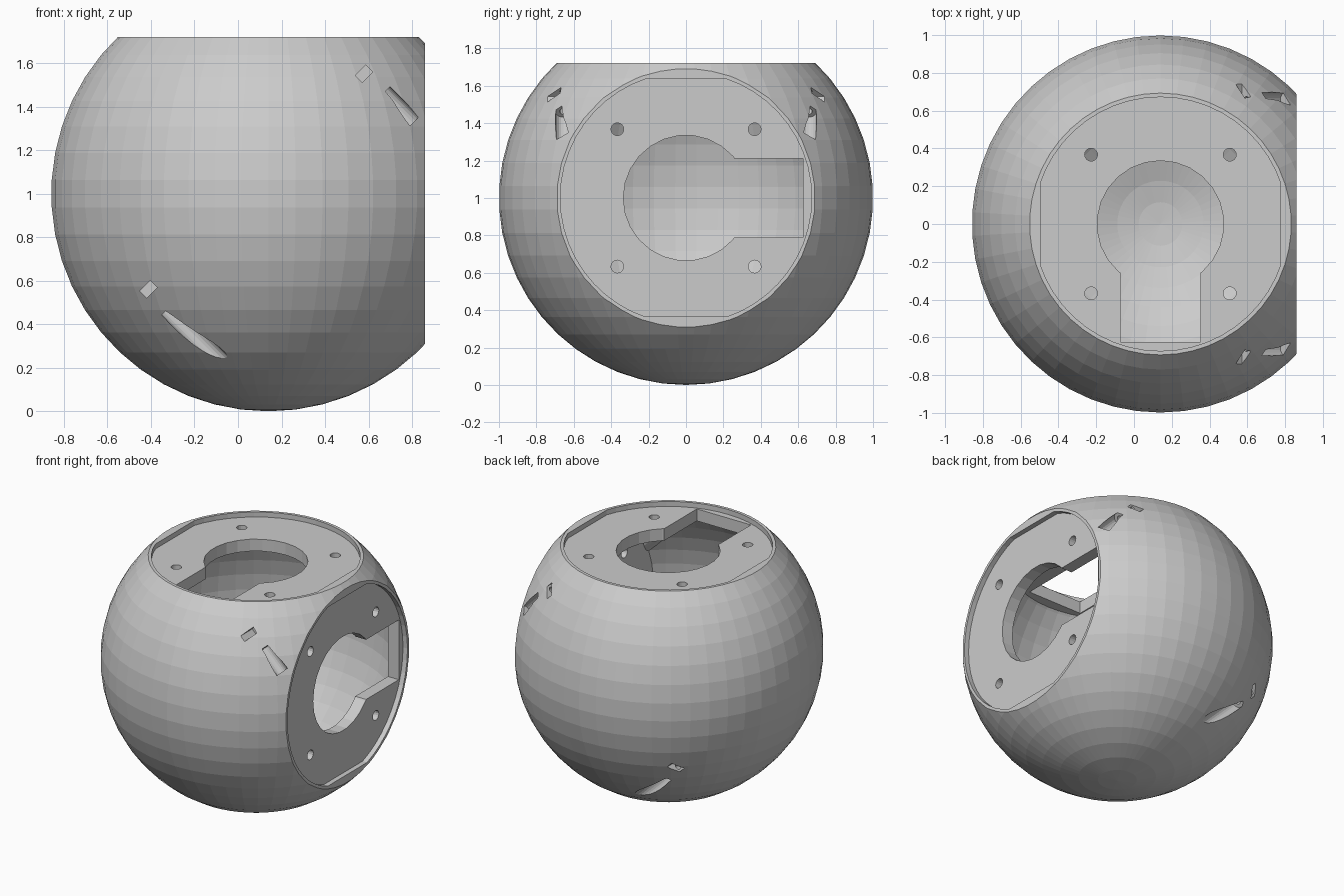
import bpy, bmesh
from math import pi, radians
from mathutils import Matrix, Vector

if "Cube" in bpy.data.objects:
    bpy.data.objects.remove(bpy.data.objects["Cube"])

CENTRE = Matrix.Translation((0.14, 0, 1.0))      # sphere centre
FLAT = 0.72                                       # distance of both flats from centre
FLIP = Matrix.Rotation(pi, 4, Vector((1, 0, 1)))  # carries the top face onto the right face
TILT = Matrix.Rotation(radians(135), 4, 'Y')      # screw frame: z along the screw


def finish(name, bm, matrix):
    bm.transform(CENTRE @ matrix)
    me = bpy.data.meshes.new(name)
    bm.to_mesh(me)
    bm.free()
    ob = bpy.data.objects.new(name, me)
    bpy.context.collection.objects.link(ob)
    return ob


def ball(name, r):
    bm = bmesh.new()
    bmesh.ops.create_uvsphere(bm, u_segments=50, v_segments=25, radius=r)
    return finish(name, bm, Matrix())


def box(name, lo, hi, matrix=Matrix()):
    lo, hi = Vector(lo), Vector(hi)
    bm = bmesh.new()
    bmesh.ops.create_cube(bm, size=1, matrix=Matrix.Translation((lo + hi) / 2)
                          @ Matrix.Diagonal((*(hi - lo), 1)))
    return finish(name, bm, matrix)


def rod(name, r, x, y, z0, z1, n, matrix=Matrix()):
    bm = bmesh.new()
    bmesh.ops.create_cone(bm, cap_ends=True, segments=n, radius1=r, radius2=r, depth=z1 - z0,
                          matrix=Matrix.Translation((x, y, (z0 + z1) / 2)))
    return finish(name, bm, matrix)


def boolean(target, tool, op='DIFFERENCE'):
    m = target.modifiers.new("cut", 'BOOLEAN')
    m.operation, m.solver, m.object = op, 'EXACT', tool
    bpy.context.view_layer.update()
    me = bpy.data.meshes.new_from_object(
        target.evaluated_get(bpy.context.evaluated_depsgraph_get()))
    target.modifiers.clear()
    target.data = me
    bpy.data.objects.remove(tool)


# Outer ball and inner cavity, each sliced flat on top and right
shell = ball("ball_housing", 1.0)
cavity = ball("cavity", 0.92)
boolean(shell, box("slice", (-2, -2, -2), (FLAT, 2, FLAT)), 'INTERSECT')
boolean(cavity, box("slice", (-2, -2, -2), (0.6, 2, 0.6)), 'INTERSECT')

# Screw bosses left standing inside the cavity
screws = [(s, t) for s in (-1, 1) for t in (-1, 1)]
for s, t in screws:
    boolean(cavity, rod("boss", 0.08, s * 0.7, t * 0.655, -0.16,
                        0.44 if s > 0 else 0.27, 24, TILT))
boolean(shell, cavity)

# Two mounting faces: recess with flats, round opening, slot, four bolt holes
for face in (Matrix(), FLIP):
    recess = rod("recess", 0.672, 0, 0, FLAT - 0.035, 0.9, 50, face)
    boolean(recess, box("flats", (-0.635, -1, 0), (0.635, 1, 1), face), 'INTERSECT')
    boolean(shell, recess)
    boolean(shell, rod("opening", 0.335, 0, 0, 0.4, 0.85, 26, face))
    boolean(shell, box("slot", (-0.212, -0.625, 0.42), (0.212, -0.05, 0.86), face))
    for s, t in screws:
        boolean(shell, rod("bolt_hole", 0.034, s * 0.367, t * 0.367, 0.45, 0.87, 16, face))

# Four closing screws: counterbore, pilot hole and nut trap
for s, t in screws:
    x, y = s * 0.7, t * 0.655
    boolean(shell, rod("counterbore", 0.043, x, y, 0.047, 0.6 if s > 0 else 0.24, 20, TILT))
    ya, yb = sorted((t * 0.61, t * 0.9))
    boolean(shell, box("nut_trap", (x - 0.034, ya, -0.102), (x + 0.034, yb, -0.057), TILT))
    boolean(shell, rod("pilot", 0.02, x, y, -0.12, 0.06, 12, TILT))
